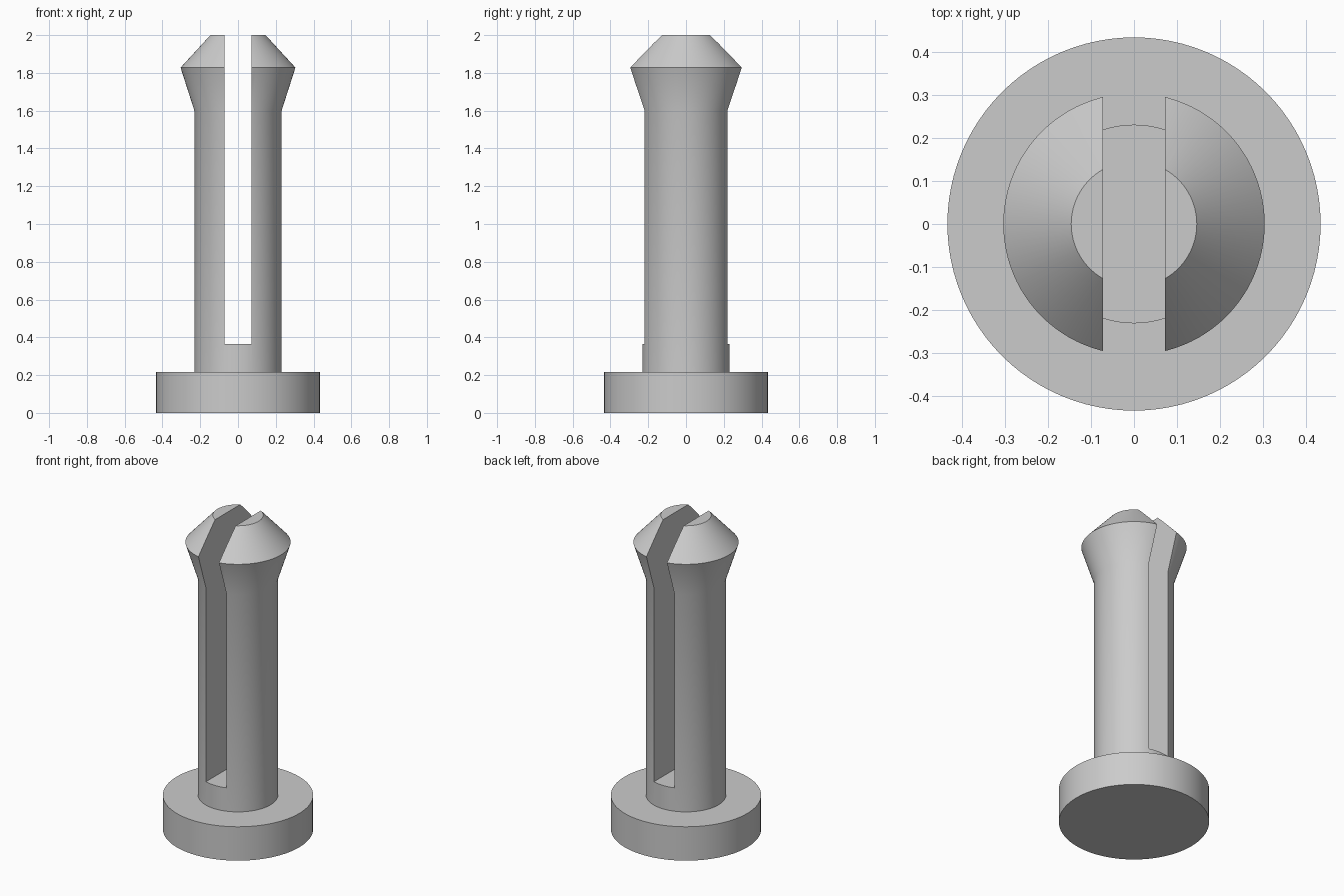
import bpy, bmesh
from math import pi, radians

if "Cube" in bpy.data.objects:
    bpy.data.objects.remove(bpy.data.objects["Cube"], do_unlink=True)

# Plain grey plastic
grey = bpy.data.materials.new("grey_plastic")
grey.use_nodes = True
colour = (0.6, 0.6, 0.6, 1)
grey.diffuse_color = colour
grey.node_tree.nodes["Principled BSDF"].inputs["Base Color"].default_value = colour


def lathe(name, profile, steps=96):
    """Spin a closed (radius, height) profile around the z axis."""
    bm = bmesh.new()
    verts = [bm.verts.new((r, 0, z)) for r, z in profile]
    edges = [bm.edges.new(pair) for pair in zip(verts, verts[1:])]
    bmesh.ops.spin(bm, geom=verts + edges, cent=(0, 0, 0), axis=(0, 0, 1),
                   angle=2 * pi, steps=steps, use_duplicate=False)
    bmesh.ops.remove_doubles(bm, verts=bm.verts, dist=1e-4)
    bmesh.ops.recalc_face_normals(bm, faces=bm.faces)
    mesh = bpy.data.meshes.new(name)
    bm.to_mesh(mesh)
    bm.free()
    obj = bpy.data.objects.new(name, mesh)
    bpy.context.collection.objects.link(obj)
    mesh.materials.append(grey)
    return obj


# Round foot, shaft, flared barb and tapered tip in one profile
base_r, shaft_r, barb_r, tip_r = 0.434, 0.231, 0.304, 0.146
pin = lathe("split_pin", [
    (0, 0), (base_r, 0), (base_r, 0.216), (shaft_r, 0.216),
    (shaft_r, 1.6), (barb_r, 1.828), (tip_r, 2), (0, 2),
])

# Slot that splits the shaft into two prongs
slot_floor, slot_top = 0.365, 2.2
bpy.ops.mesh.primitive_cube_add(size=1, location=(0, 0, (slot_floor + slot_top) / 2))
cutter = bpy.context.object
cutter.name = "slot_cutter"
cutter.scale = (0.145, 1, slot_top - slot_floor)
cutter.hide_render = True
cutter.data.materials.append(grey)

cut = pin.modifiers.new("slot", 'BOOLEAN')
cut.operation = 'DIFFERENCE'
cut.solver = 'EXACT'
cut.object = cutter

bpy.ops.object.select_all(action='DESELECT')
pin.select_set(True)
bpy.context.view_layer.objects.active = pin
bpy.ops.object.modifier_apply(modifier=cut.name)
bpy.data.objects.remove(cutter, do_unlink=True)
bpy.ops.object.shade_smooth_by_angle(angle=radians(30))
